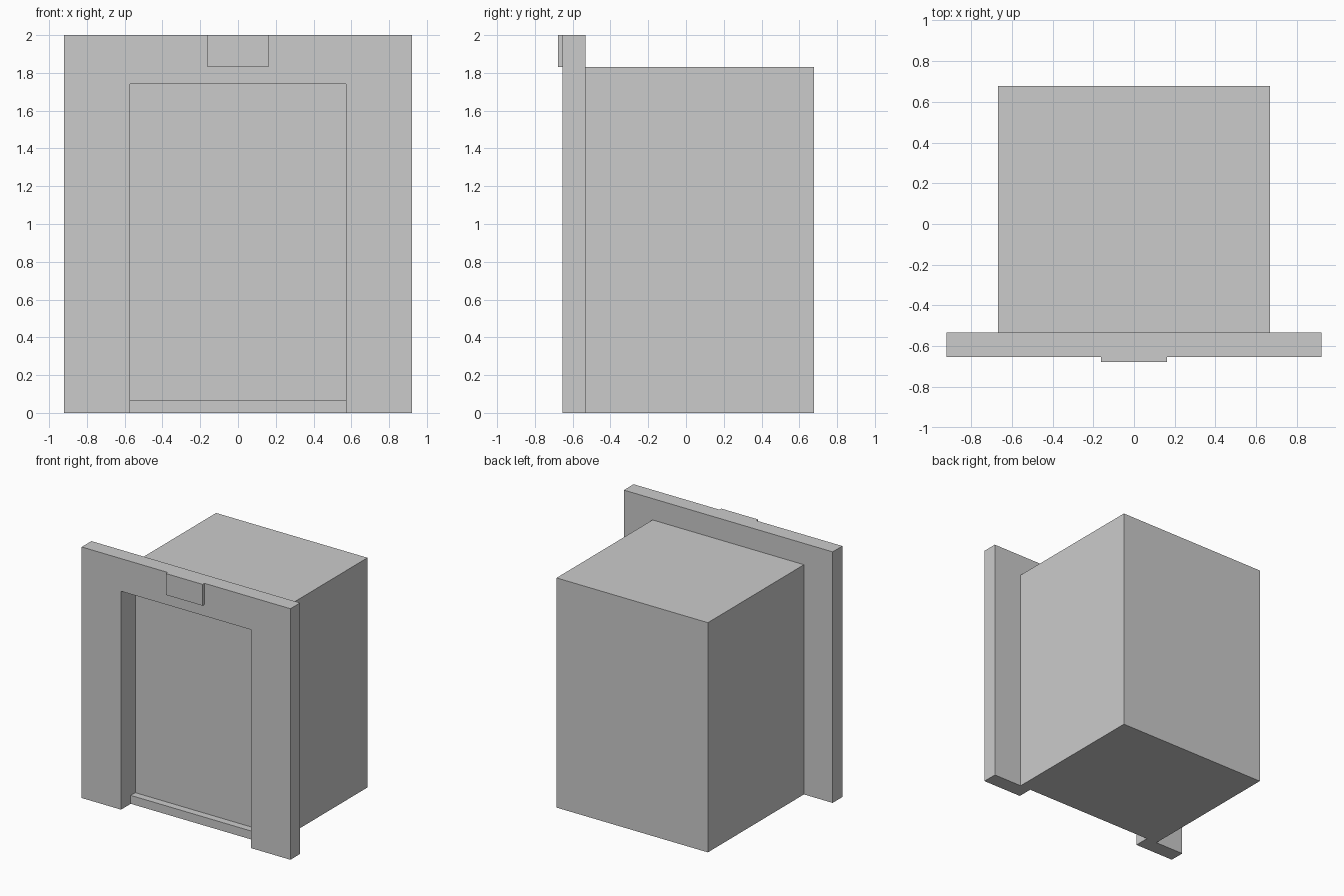
import bpy
import bmesh

if "Cube" in bpy.data.objects:
    bpy.data.objects.remove(bpy.data.objects["Cube"])


def new_object(name, bm):
    bmesh.ops.recalc_face_normals(bm, faces=bm.faces[:])
    mesh = bpy.data.meshes.new(name)
    bm.to_mesh(mesh)
    bm.free()
    obj = bpy.data.objects.new(name, mesh)
    bpy.context.collection.objects.link(obj)
    return obj


def extrude_profile(name, points, y0, y1):
    """Extrude an XZ outline from y0 to y1."""
    bm = bmesh.new()
    face = bm.faces.new([bm.verts.new((x, y0, z)) for x, z in points])
    ext = bmesh.ops.extrude_face_region(bm, geom=[face], use_keep_orig=True)
    verts = [g for g in ext["geom"] if isinstance(g, bmesh.types.BMVert)]
    bmesh.ops.translate(bm, verts=verts, vec=(0, y1 - y0, 0))
    return new_object(name, bm)


def stacked_rectangles(name, rings):
    """Join rectangles (half width, z0, z1, y) in order and cap both ends."""
    bm = bmesh.new()
    loops = [[bm.verts.new((x, y, z)) for x, z in ((-w, z0), (w, z0), (w, z1), (-w, z1))]
             for w, z0, z1, y in rings]
    for a, b in zip(loops, loops[1:]):
        for i in range(4):
            j = (i + 1) % 4
            bm.faces.new((a[i], a[j], b[j], b[i]))
    bm.faces.new(loops[0])
    bm.faces.new(loops[-1])
    return new_object(name, bm)


FRONT, JOINT, PANEL, BACK = -0.654, -0.532, -0.475, 0.677
OPEN_W, OPEN_TOP, SILL = 0.573, 1.74, 0.067

# Main block with a shallow door recess and a low sill
stacked_rectangles("body", [
    (0.667, 0, 1.83, BACK),
    (0.667, 0, 1.83, JOINT),
    (OPEN_W, SILL, OPEN_TOP, JOINT),
    (OPEN_W, SILL, OPEN_TOP, PANEL),
])

# Wide front surround, open at the bottom
half = [(OPEN_W, OPEN_TOP), (OPEN_W, 0), (0.92, 0), (0.92, 2)]
surround = half + [(-x, z) for x, z in reversed(half)]
extrude_profile("front_surround", surround, FRONT, JOINT)

# Raised block above the opening
extrude_profile("top_block", [(-0.162, 1.83), (0.162, 1.83), (0.162, 2), (-0.162, 2)], -0.677, FRONT)
